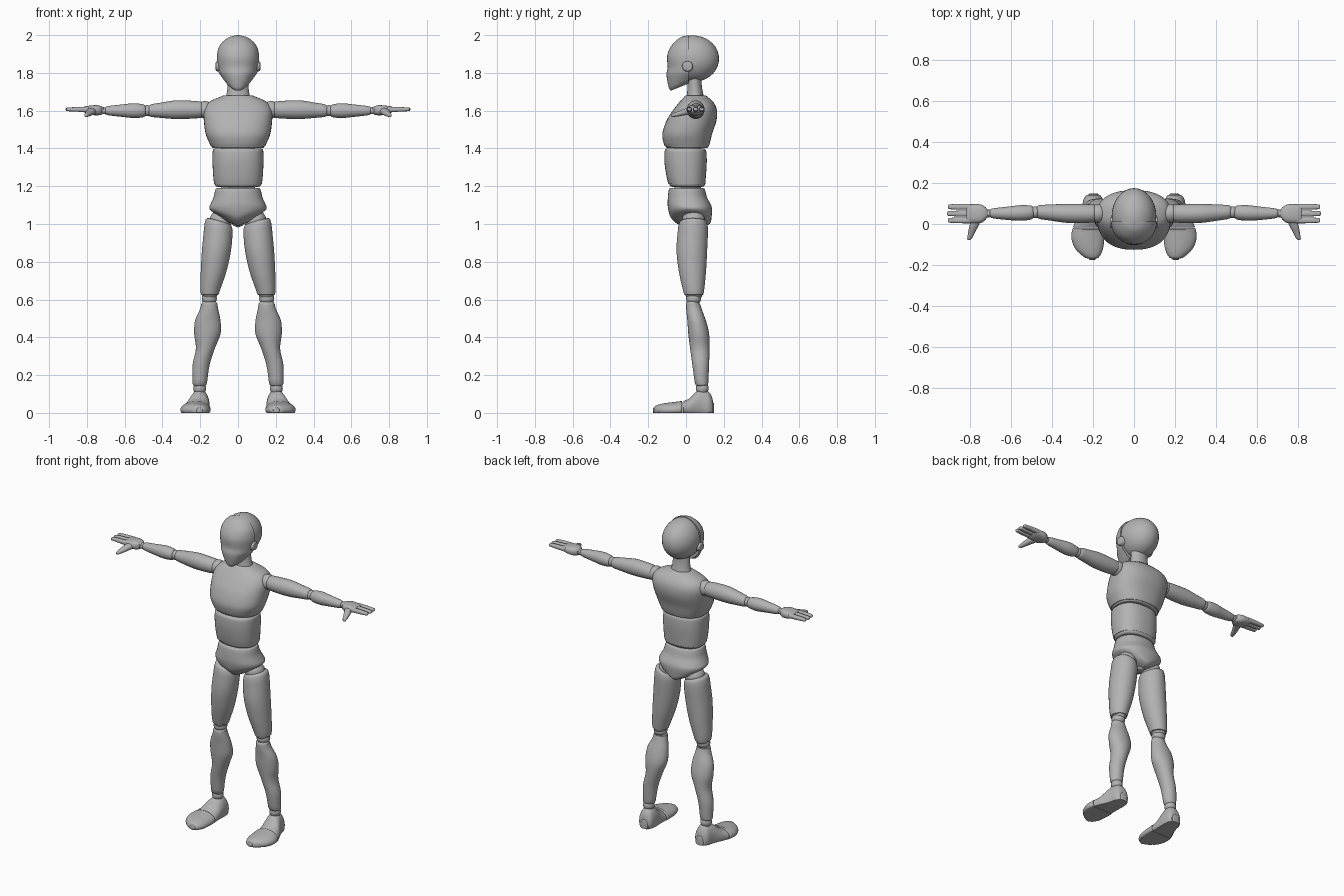
import bpy, bmesh, math
from mathutils import Vector, Matrix

grey = bpy.data.materials.new("plain_grey")
grey.diffuse_color = (0.45, 0.45, 0.45, 1)


def finish(name, bm, angle=40):
    bmesh.ops.recalc_face_normals(bm, faces=bm.faces)
    me = bpy.data.meshes.new(name)
    bm.to_mesh(me)
    bm.free()
    me.materials.append(grey)
    ob = bpy.data.objects.new(name, me)
    bpy.context.collection.objects.link(ob)
    bpy.ops.object.select_all(action='DESELECT')
    ob.select_set(True)
    bpy.context.view_layer.objects.active = ob
    bpy.ops.object.shade_smooth_by_angle(angle=math.radians(angle))
    return ob


def spline(keys, sub=5):
    """Catmull-Rom through the key sections."""
    out = []
    for i in range(len(keys) - 1):
        p = [keys[max(i - 1, 0)], keys[i], keys[i + 1], keys[min(i + 2, len(keys) - 1)]]
        for s in range(sub):
            t = s / sub
            out.append([0.5 * (2 * b + (c - a) * t + (2 * a - 5 * b + 4 * c - d) * t * t
                               + (3 * b - a - 3 * c + d) * t ** 3) for a, b, c, d in zip(*p)])
    return out + [list(keys[-1])]


def loft(name, keys, axis='Z', power=2.0, cap=0.012, fix=None, sides=(1,), n=40):
    """Sections (position, centre a, centre b, radius a, radius b) skinned along an axis."""
    rings = spline(keys)
    d = 1 if keys[-1][0] > keys[0][0] else -1

    def rounded(r, sign):
        res = []
        for ang in (30, 60, 90):
            k = math.radians(ang)
            ra, rb = (max(v - cap * (1 - math.cos(k)), v * 0.3) for v in r[3:])
            res.append([r[0] + sign * d * cap * (math.sin(k) - 1), r[1], r[2], ra, rb])
        return res
    if cap:
        lo, hi = rings[0], rings[-1]
        mid = [r for r in rings if (r[0] - lo[0]) * d > cap and (hi[0] - r[0]) * d > cap]
        lo_in = [lo[0] + d * cap] + lo[1:]
        hi_in = [hi[0] - d * cap] + hi[1:]
        rings = rounded(lo, -1)[::-1] + [lo_in] + mid + [hi_in] + rounded(hi, 1)
    for s in sides:
        bm = bmesh.new()
        rows = []
        for t, a, b, ra, rb in rings:
            row = []
            for i in range(n):
                c, q = math.cos(2 * math.pi * i / n), math.sin(2 * math.pi * i / n)
                u = a + ra * math.copysign(abs(c) ** (2 / power), c)
                v = b + rb * math.copysign(abs(q) ** (2 / power), q)
                co = Vector({'Z': (u, v, t), 'X': (t, u, v), 'Y': (u, t, v)}[axis])
                if fix:
                    co = fix(co)
                co.x *= s
                row.append(bm.verts.new(co))
            rows.append(row)
        for r0, r1 in zip(rows, rows[1:]):
            for i in range(n):
                bm.faces.new((r0[i], r0[i - 1], r1[i - 1], r1[i]))
        bm.faces.new(rows[0])
        bm.faces.new(rows[-1])
        finish(name if len(sides) == 1 else name + ("_left" if s > 0 else "_right"), bm)


def ball(name, loc, size, sides=(1, -1)):
    for s in sides:
        bm = bmesh.new()
        bmesh.ops.create_uvsphere(bm, u_segments=32, v_segments=18, radius=1)
        m = Matrix.Translation((loc[0] * s, loc[1], loc[2])) @ Matrix.Diagonal((*size, 1))
        bmesh.ops.transform(bm, matrix=m, verts=bm.verts)
        finish(name if len(sides) == 1 else name + ("_left" if s > 0 else "_right"), bm)


BOTH = (1, -1)

# head: round skull, face mask with a seam, ear discs, neck
ball("skull", (0, 0.037, 1.875), (0.109, 0.138, 0.123), (1,))


def face_fix(co):
    co.y = min(co.y, 0.012)
    w = min(1, max(0, (1.80 - co.z) / 0.09))
    co.z += w * 0.4 * (co.y + 0.09)
    return co


loft("face_mask", [(1.702, 0, 0.02, 0.045, 0.10), (1.725, 0, 0.02, 0.068, 0.112),
                   (1.79, 0, 0.02, 0.098, 0.123), (1.83, 0, 0.02, 0.107, 0.117),
                   (1.89, 0, 0.02, 0.112, 0.119), (1.945, 0, 0.02, 0.097, 0.096),
                   (1.985, 0, 0.02, 0.056, 0.054), (1.998, 0, 0.02, 0.015, 0.015),
                   (2.0, 0, 0.02, 0.002, 0.002)], cap=0, fix=face_fix, power=2.1)
loft("ear_disc", [(0.09, 0.008, 1.835, 0.03, 0.03), (0.118, 0.008, 1.835, 0.026, 0.026)],
     'X', cap=0.006, sides=BOTH)
loft("neck", [(1.64, 0, 0.05, 0.075, 0.055), (1.69, 0, 0.048, 0.06, 0.043),
              (1.74, 0, 0.046, 0.055, 0.037), (1.80, 0, 0.045, 0.055, 0.037)], cap=0)

# torso
loft("chest", [(1.402, 0, 0.006, 0.138, 0.112), (1.43, 0, 0.004, 0.152, 0.123),
               (1.48, 0, 0.007, 0.172, 0.132), (1.55, 0, 0.03, 0.181, 0.132),
               (1.605, 0, 0.048, 0.181, 0.115), (1.645, 0, 0.055, 0.155, 0.09),
               (1.675, 0, 0.052, 0.09, 0.06), (1.69, 0, 0.05, 0.055, 0.04)],
     power=2.35, cap=0.008)
loft("waist", [(1.197, 0, 0.006, 0.124, 0.095), (1.25, 0, 0.001, 0.131, 0.104),
               (1.33, 0, -0.002, 0.135, 0.112), (1.4, 0, -0.003, 0.134, 0.11)],
     power=2.4, cap=0.015)
loft("spine_core", [(1.16, 0, 0.01, 0.09, 0.07), (1.44, 0, 0.01, 0.09, 0.07)], cap=0)


def pelvis_fix(co):
    w = min(1, max(0, (1.10 - co.z) / 0.09))
    co.z += w * 0.36 * abs(co.x)
    return co


loft("pelvis", [(0.982, 0, 0.04, 0.03, 0.04), (1.0, 0, 0.04, 0.10, 0.085),
                (1.035, 0, 0.027, 0.146, 0.108), (1.09, 0, 0.02, 0.15, 0.116),
                (1.14, 0, 0.008, 0.13, 0.104), (1.19, 0, 0.004, 0.119, 0.095)],
     power=2.2, cap=0.008, fix=pelvis_fix)

# legs: balls at the joints, tapered limb segments
ball("hip_joint", (0.09, 0.04, 1.02), (0.06, 0.06, 0.055))


def thigh_fix(co):
    w = min(1, max(0, (co.z - 0.92) / 0.1))
    co.z += w * 0.25 * (co.x - 0.13)
    return co


loft("thigh", [(0.605, 0.15, 0.042, 0.04, 0.045), (0.65, 0.147, 0.04, 0.052, 0.056),
               (0.75, 0.129, 0.034, 0.068, 0.072), (0.86, 0.114, 0.031, 0.077, 0.081),
               (0.96, 0.105, 0.036, 0.076, 0.08), (1.025, 0.103, 0.038, 0.07, 0.075)],
     cap=0.02, fix=thigh_fix, sides=BOTH)
ball("knee_joint", (0.152, 0.04, 0.605), (0.04, 0.04, 0.035))
loft("shin", [(0.142, 0.203, 0.083, 0.037, 0.034), (0.25, 0.196, 0.078, 0.045, 0.044),
              (0.34, 0.173, 0.073, 0.05, 0.051), (0.42, 0.162, 0.067, 0.07, 0.055),
              (0.49, 0.16, 0.056, 0.067, 0.049), (0.55, 0.153, 0.042, 0.048, 0.041),
              (0.592, 0.152, 0.036, 0.04, 0.034)], cap=0.012, sides=BOTH)
ball("ankle_joint", (0.203, 0.086, 0.13), (0.034, 0.034, 0.035))


# feet with flat soles, split into heel and toe
def flat_sole(co):
    co.z = max(co.z, 0.0)
    return co


loft("heel", [(0.148, 0.197, 0.02, 0.025, 0.035), (0.125, 0.199, 0.035, 0.045, 0.072),
              (0.085, 0.202, 0.035, 0.052, 0.09), (0.05, 0.209, 0.03, 0.059, 0.078),
              (0.015, 0.217, 0.022, 0.068, 0.053), (-0.018, 0.223, 0.018, 0.075, 0.044)],
     'Y', cap=0.006, fix=flat_sole, sides=BOTH)
loft("toe", [(-0.02, 0.223, 0.018, 0.078, 0.045), (-0.07, 0.225, 0.016, 0.08, 0.041),
             (-0.12, 0.219, 0.015, 0.068, 0.035), (-0.155, 0.209, 0.015, 0.043, 0.026),
             (-0.175, 0.203, 0.013, 0.017, 0.015)], 'Y', cap=0.006, fix=flat_sole, sides=BOTH)

# arms held straight out
AY, AZ = 0.052, 1.605
ball("shoulder_joint", (0.175, AY, AZ), (0.045, 0.046, 0.046))
loft("upper_arm", [(0.182, AY, AZ, 0.042, 0.042), (0.24, AY - 0.001, AZ, 0.046, 0.047),
                   (0.33, AY, AZ, 0.046, 0.049), (0.41, AY + 0.004, 1.602, 0.039, 0.04),
                   (0.474, AY + 0.007, 1.6, 0.033, 0.032)], 'X', sides=BOTH)
ball("elbow_joint", (0.481, 0.057, 1.6), (0.028, 0.029, 0.029))
loft("forearm", [(0.489, 0.056, 1.599, 0.033, 0.033), (0.55, 0.054, 1.6, 0.038, 0.039),
                 (0.62, 0.052, 1.6, 0.032, 0.032), (0.704, 0.052, 1.6, 0.023, 0.023)],
     'X', sides=BOTH)
ball("wrist_joint", (0.712, 0.052, 1.6), (0.022, 0.02, 0.019))

# hands: palm, three fingers, angled thumb
loft("palm", [(0.712, 0.052, 1.601, 0.022, 0.02), (0.745, 0.05, 1.602, 0.044, 0.027),
              (0.78, 0.05, 1.603, 0.047, 0.024), (0.818, 0.05, 1.606, 0.045, 0.016)],
     'X', power=2.6, cap=0.007, sides=BOTH, n=28)
for i, tip in enumerate((0.908, 0.912, 0.908)):
    y = 0.018 + 0.033 * i
    loft("finger_%d" % (i + 1), [(0.79, y, 1.606, 0.0145, 0.014), (0.86, y, 1.607, 0.014, 0.012),
                                 (tip, y, 1.607, 0.011, 0.009)],
         'X', power=2.8, cap=0.006, sides=BOTH, n=16)
loft("thumb", [(0.03, 0.765, 1.6, 0.024, 0.02), (-0.01, 0.781, 1.592, 0.022, 0.017),
               (-0.045, 0.794, 1.582, 0.016, 0.013), (-0.078, 0.804, 1.575, 0.010, 0.009)],
     'Y', power=2.3, cap=0.006, sides=BOTH, n=16)
